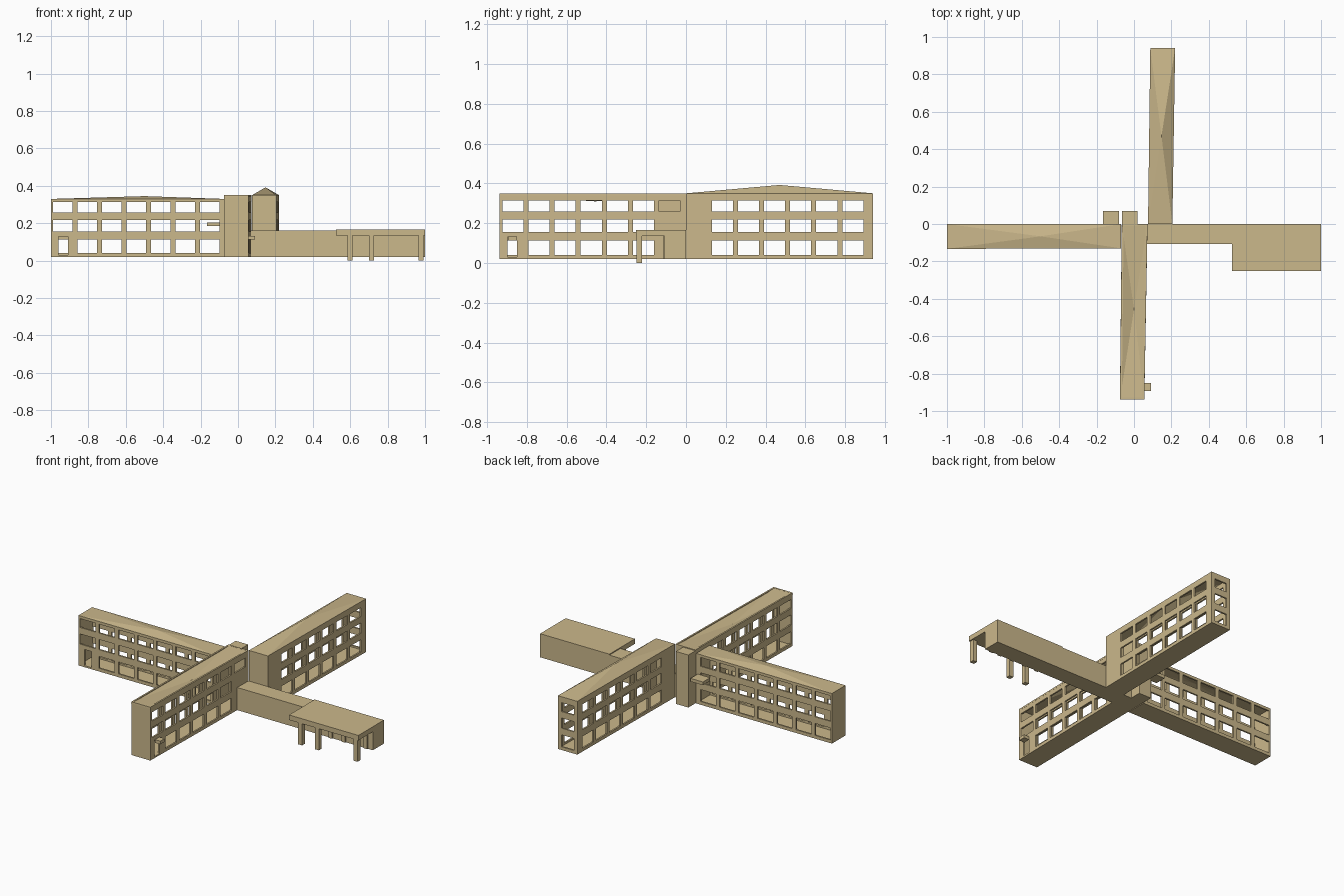
import bpy, bmesh
from mathutils import Vector

if "Cube" in bpy.data.objects:
    bpy.data.objects.remove(bpy.data.objects["Cube"])

tan = bpy.data.materials.new("tan_stone")
tan.diffuse_color = (0.60, 0.48, 0.26, 1)
tan.use_nodes = True
tan.node_tree.nodes["Principled BSDF"].inputs["Base Color"].default_value = tan.diffuse_color

ROWS = [(0.04, 0.114), (0.155, 0.218), (0.258, 0.313)]   # window heights per storey
BASE, DOOR_TOP = 0.02, 0.13


def finish(name, bm):
    me = bpy.data.meshes.new(name)
    bm.to_mesh(me)
    bm.free()
    me.materials.append(tan)
    ob = bpy.data.objects.new(name, me)
    bpy.context.collection.objects.link(ob)
    return ob


def box(name, x, y, z):
    bm = bmesh.new()
    bmesh.ops.create_cube(bm, size=1)
    for v in bm.verts:
        v.co = [r[0] if c < 0 else r[1] for c, r in zip(v.co, (x, y, z))]
    return finish(name, bm)


def columns(start, n, width=0.106, step=0.131):
    return [(start + i * step, start + i * step + width) for i in range(n)]


def openings(cols, door=None):
    """Window rectangles for every storey; a door replaces the first ground window."""
    out = [(a, b, z0, z1) for a, b in cols for z0, z1 in ROWS]
    if door:
        out[0] = (door[0], door[1], BASE, DOOR_TOP)
    return out


def wing(name, corners, top, apex, holes):
    """Hollow wing: corners run anticlockwise, holes[i] = (axis, rects) on side i."""
    bm = bmesh.new()
    zs = sorted({BASE, DOOR_TOP, top, *[z for r in ROWS for z in r]})
    for i in range(4):
        a, b = Vector(corners[i]), Vector(corners[(i + 1) % 4])
        axis, rects = holes.get(i, (0 if abs(b.x - a.x) > abs(b.y - a.y) else 1, []))
        cuts = sorted({a[axis], b[axis], *[c for r in rects for c in r[:2]]},
                      reverse=a[axis] > b[axis])

        def vert(c, z):
            p = a.lerp(b, (c - a[axis]) / (b[axis] - a[axis]))
            return bm.verts.new((p.x, p.y, z))

        for c0, c1 in zip(cuts, cuts[1:]):
            for z0, z1 in zip(zs, zs[1:]):
                mc, mz = (c0 + c1) / 2, (z0 + z1) / 2
                if not any(r[0] < mc < r[1] and r[2] < mz < r[3] for r in rects):
                    bm.faces.new([vert(c0, z0), vert(c1, z0), vert(c1, z1), vert(c0, z1)])
    bmesh.ops.remove_doubles(bm, verts=bm.verts, dist=1e-5)
    # floor and four-sided roof
    bm.faces.new([bm.verts.new((*c, BASE)) for c in reversed(corners)])
    rim = [bm.verts.new((*c, top)) for c in corners]
    peak = bm.verts.new(apex)
    for i in range(4):
        bm.faces.new([rim[i], rim[(i + 1) % 4], peak])
    ob = finish(name, bm)
    mod = ob.modifiers.new("wall_thickness", 'SOLIDIFY')
    mod.thickness, mod.offset, mod.use_even_offset = 0.01, -1, True
    return ob


# West wing, door at the far end of the front
cw = columns(-0.99, 7)
wing("west_wing", [(-1, -0.133), (-0.07, -0.13), (-0.07, 0), (-1, 0)], 0.33,
     (-0.5, -0.066, 0.345),
     {0: (0, openings(cw, (-0.96, -0.91))), 2: (0, openings(cw))})

# South wing, with a sunken roof and a side door
cs = columns(-0.922, 6)
wing("south_wing", [(-0.075, -0.937), (0.055, -0.937), (0.072, 0), (-0.065, 0)], 0.35,
     (0, -0.455, 0.32),
     {1: (1, openings(cs, (-0.897, -0.848)) + [(-0.135, -0.03, 0.258, 0.313)]),
      3: (1, openings(cs))})

# North wing, with one column of windows in its end
cn = columns(0.13, 6)
wing("north_wing", [(0.075, 0), (0.205, 0), (0.22, 0.94), (0.087, 0.94)], 0.35,
     (0.147, 0.47, 0.392),
     {1: (1, openings(cn)), 2: (0, openings([(0.11, 0.195)])), 3: (1, openings(cn))})

# Stair tower and door canopies
box("stair_tower", (-0.065, 0.02), (0, 0.07), (BASE, 0.345))
box("rear_canopy", (-0.165, -0.08), (0, 0.07), (0.185, 0.205))
box("side_canopy", (0.055, 0.092), (-0.892, -0.85), (0.113, 0.133))

# Low east range: corridor, hall and overhanging roof
box("corridor", (0.07, 0.525), (-0.108, 0), (BASE, 0.16))
box("hall", (0.525, 1.0), (-0.108, 0), (BASE, 0.135))
box("hall_roof", (0.525, 1.0), (-0.25, 0), (0.135, 0.166))

# Porch posts standing on the ground
for i, x in enumerate((0.585, 0.70, 0.965)):
    box(f"porch_post_{i + 1}", (x, x + 0.028), (-0.248, -0.22), (0, 0.135))

# Thin pilasters on the hall front
for i, x in enumerate((0.61, 0.70, 0.79, 0.88, 0.94)):
    box(f"hall_pilaster_{i + 1}", (x, x + 0.025), (-0.115, -0.108), (BASE, 0.135))
